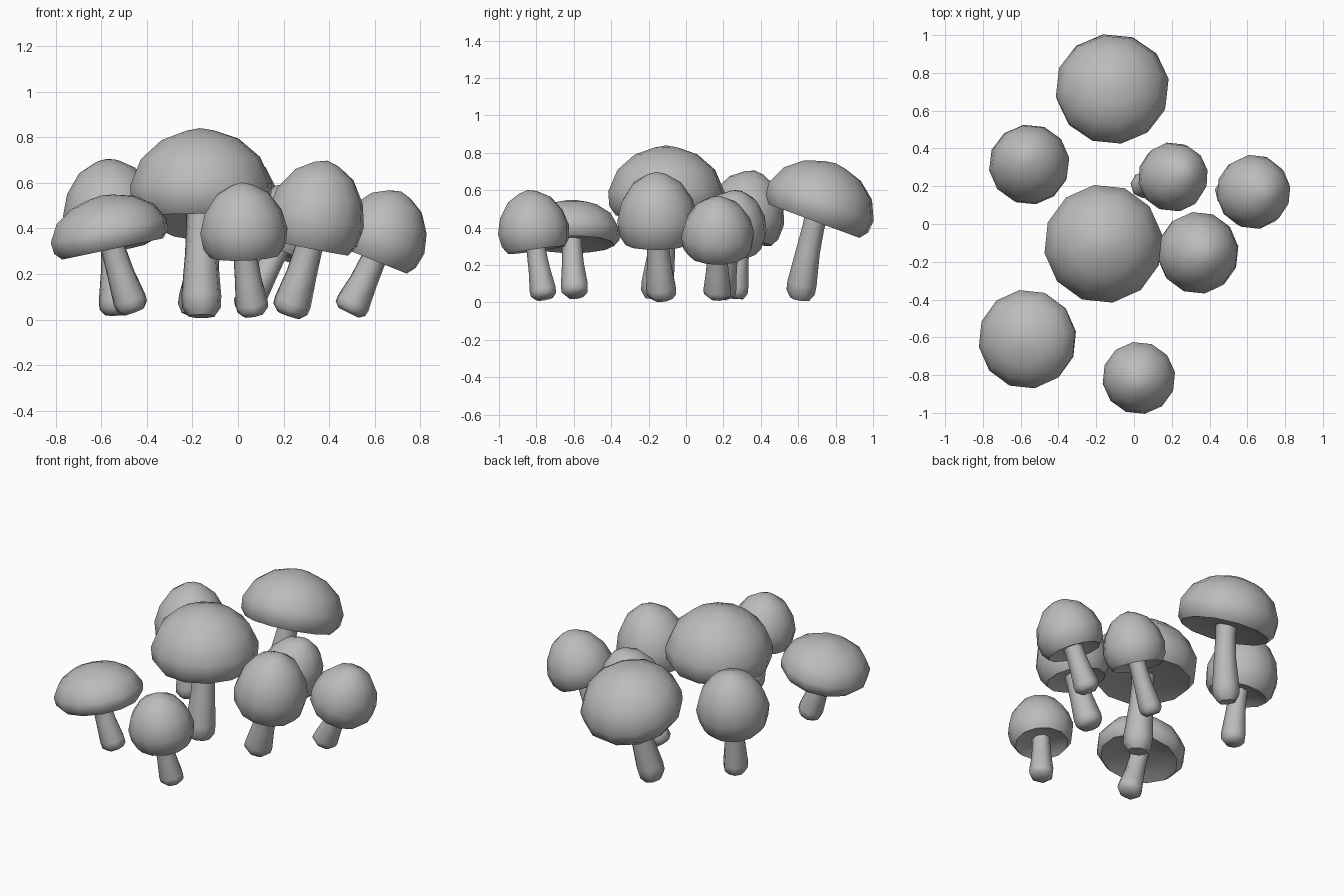
import bpy, math
from mathutils import Vector

if "Cube" in bpy.data.objects:
    bpy.data.objects.remove(bpy.data.objects["Cube"])

grey = bpy.data.materials.new("plain grey")
grey.use_nodes = True
grey.diffuse_color = (0.5, 0.5, 0.5, 1)
grey.node_tree.nodes["Principled BSDF"].inputs["Base Color"].default_value = grey.diffuse_color

# Cap profiles as (radius, height): rolled rim, widest ring, shoulder, crown
PEAKED = [(.8, 0), (.94, .12), (1, .34), (.88, .6), (.6, .84), (.25, .96)]
BROAD = [(.87, 0), (.98, .13), (1, .34), (.84, .65), (.54, .87), (.2, .97)]
# Stem profile as (radius, position along the stem)
STEM = [(.65, 0), (.97, .07), (1, .16), (.82, .5), (.74, .8), (.8, 1)]


def loft(name, rings, sides, start=None, end=None, angle=35):
    """Skin rings of (centre, axis, radius); each end closes on a point or a flat face."""
    verts, faces = [], []
    for centre, axis, radius in rings:
        u = Vector((0, 1, 0)).cross(axis).normalized()
        v = axis.cross(u).normalized()
        for i in range(sides):
            a = 2 * math.pi * (i + .3) / sides
            verts.append(centre + radius * (u * math.cos(a) + v * math.sin(a)))
    for k in range(len(rings) - 1):
        for i in range(sides):
            j = (i + 1) % sides
            a, b = k * sides, (k + 1) * sides
            faces.append((a + i, a + j, b + j, b + i))
    last = (len(rings) - 1) * sides
    for point, base, flip in ((start, 0, True), (end, last, False)):
        loop = list(range(base, base + sides))
        if flip:
            loop.reverse()
        if point is None:
            faces.append(loop)
        else:
            verts.append(point)
            tip = len(verts) - 1
            faces += [(loop[i], loop[(i + 1) % sides], tip) for i in range(sides)]
    mesh = bpy.data.meshes.new(name)
    mesh.from_pydata(verts, [], faces)
    mesh.materials.append(grey)
    obj = bpy.data.objects.new(name, mesh)
    bpy.context.collection.objects.link(obj)
    bpy.ops.object.select_all(action='DESELECT')
    obj.select_set(True)
    bpy.context.view_layer.objects.active = obj
    bpy.ops.object.shade_smooth_by_angle(angle=math.radians(angle))


def mushroom(name, foot, rim, lean, radius, height, profile, thick):
    foot, rim = Vector(foot), Vector(rim)
    axis = Vector((lean[0], lean[1], 1)).normalized()
    # Cap, with a shallow hollow under the rim
    hollow = [(rim + axis * d, axis, radius * r) for r, d in ((.3, .025), (.6, .02))]
    dome = [(rim + axis * height * h, axis, radius * r) for r, h in profile]
    loft(name + "_cap", hollow + dome, 12,
         rim + axis * .028, rim + axis * height, 45)
    # Stem, bending from the foot into the cap
    top = rim + axis * .06
    bend = (foot + top) / 2 * .5 + (rim - axis * .12) * .5
    rings = []
    for r, t in STEM:
        point = foot * (1 - t) ** 2 + bend * 2 * t * (1 - t) + top * t * t
        tangent = ((bend - foot) * (1 - t) + (top - bend) * t).normalized()
        rings.append((point, tangent, thick * r))
    loft(name + "_stem", rings, 7, angle=54)


# name, foot, rim centre, lean, cap radius, cap height, profile, stem radius
mushroom("centre", (-.16, -.16, .015), (-.16, -.105, .465), (-.02, 0), .315, .375, BROAD, .09)
mushroom("back", (-.195, .61, .02), (-.115, .685, .435), (0, .37), .302, .33, BROAD, .082)
mushroom("back_right", (-.535, .26, .02), (-.545, .29, .34), (-.08, .22), .215, .375, PEAKED, .075)
mushroom("front_right", (-.455, -.59, .035), (-.55, -.61, .31), (-.21, 0), .263, .24, BROAD, .075)
mushroom("left", (.222, -.125, .02), (.315, -.15, .315), (.2, -.02), .218, .39, PEAKED, .084)
mushroom("far_left", (.485, .17, .03), (.595, .17, .26), (.4, 0), .198, .325, PEAKED, .077)
mushroom("front", (.07, -.755, .02), (.03, -.8, .28), (-.04, -.14), .194, .325, PEAKED, .073)
mushroom("back_left", (.025, .2, .035), (.17, .235, .29), (.38, .14), .185, .33, PEAKED, .068)
